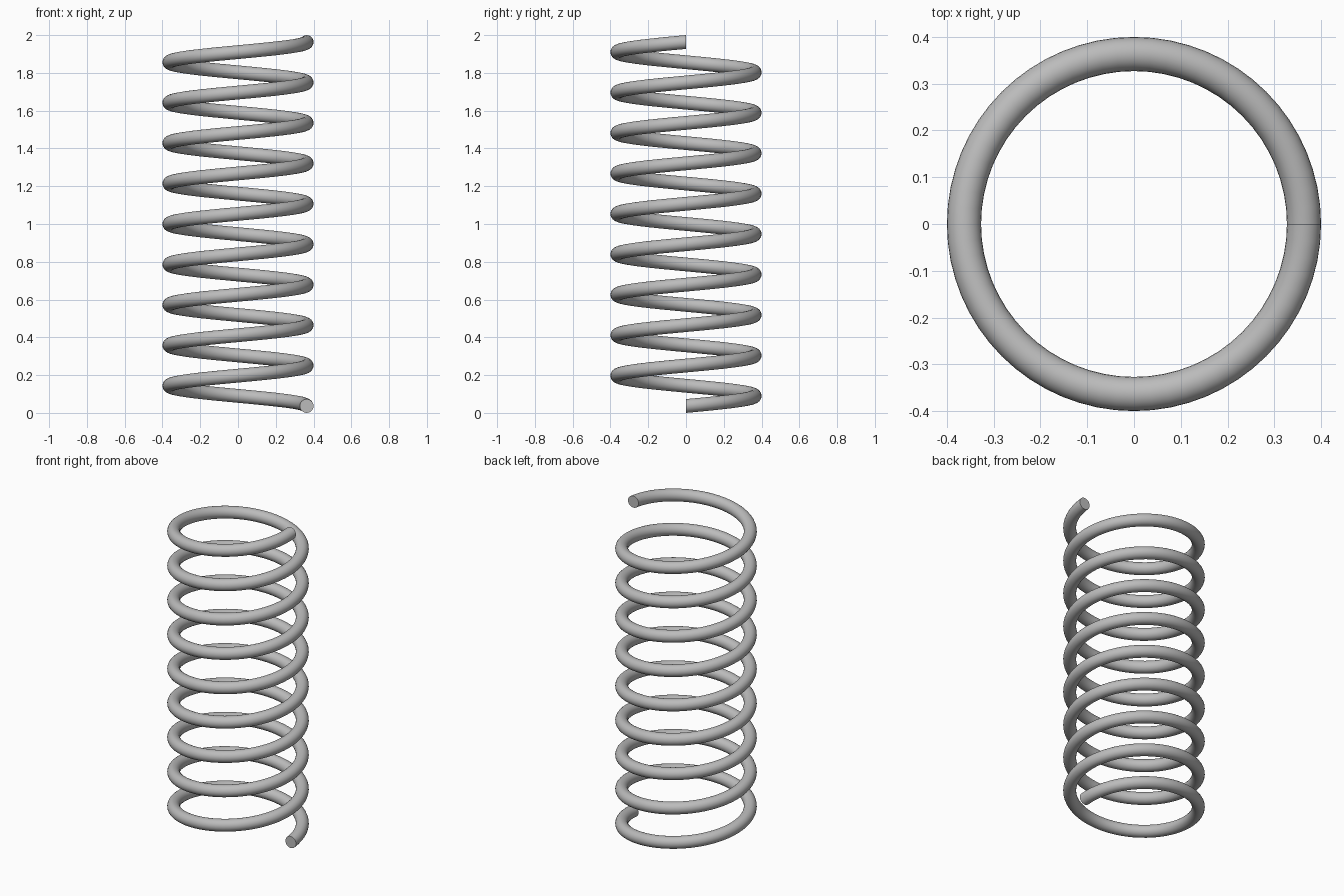
import bpy
import bmesh
from math import cos, sin, pi, tau

cube = bpy.data.objects.get("Cube")
if cube:
    bpy.data.objects.remove(cube, do_unlink=True)

WIRE = 0.0365             # wire radius
COIL = 0.4 - WIRE         # centre line radius
TURNS = 9
STEPS = 64                # rings per turn
SIDES = 24                # sides of the wire
RISE = 2 - 2 * WIRE       # climb of the centre line

steel = bpy.data.materials.new("steel grey")
steel.use_nodes = True
grey = (0.5, 0.5, 0.5, 1)
steel.diffuse_color = grey
steel.node_tree.nodes["Principled BSDF"].inputs["Base Color"].default_value = grey


def wire_ring(bm, t):
    """Upright circular section of the wire at fraction t of the coil."""
    turn = tau * TURNS * t
    ring = []
    for i in range(SIDES):
        a = tau * i / SIDES
        r = COIL + WIRE * cos(a)
        z = WIRE + RISE * t + WIRE * sin(a)
        ring.append(bm.verts.new((r * cos(turn), r * sin(turn), z)))
    return ring


# Coil: sweep the section up the helix and skin neighbouring rings
bm = bmesh.new()
count = TURNS * STEPS
rings = [wire_ring(bm, k / count) for k in range(count + 1)]
for low, high in zip(rings, rings[1:]):
    for i in range(SIDES):
        j = (i + 1) % SIDES
        bm.faces.new((low[i], low[j], high[j], high[i])).smooth = True

# Flat cut ends
bm.faces.new(rings[0])
bm.faces.new(rings[-1])
bmesh.ops.recalc_face_normals(bm, faces=bm.faces)

mesh = bpy.data.meshes.new("spring_coil")
bm.to_mesh(mesh)
bm.free()
mesh.materials.append(steel)
spring = bpy.data.objects.new("spring_coil", mesh)
bpy.context.collection.objects.link(spring)
